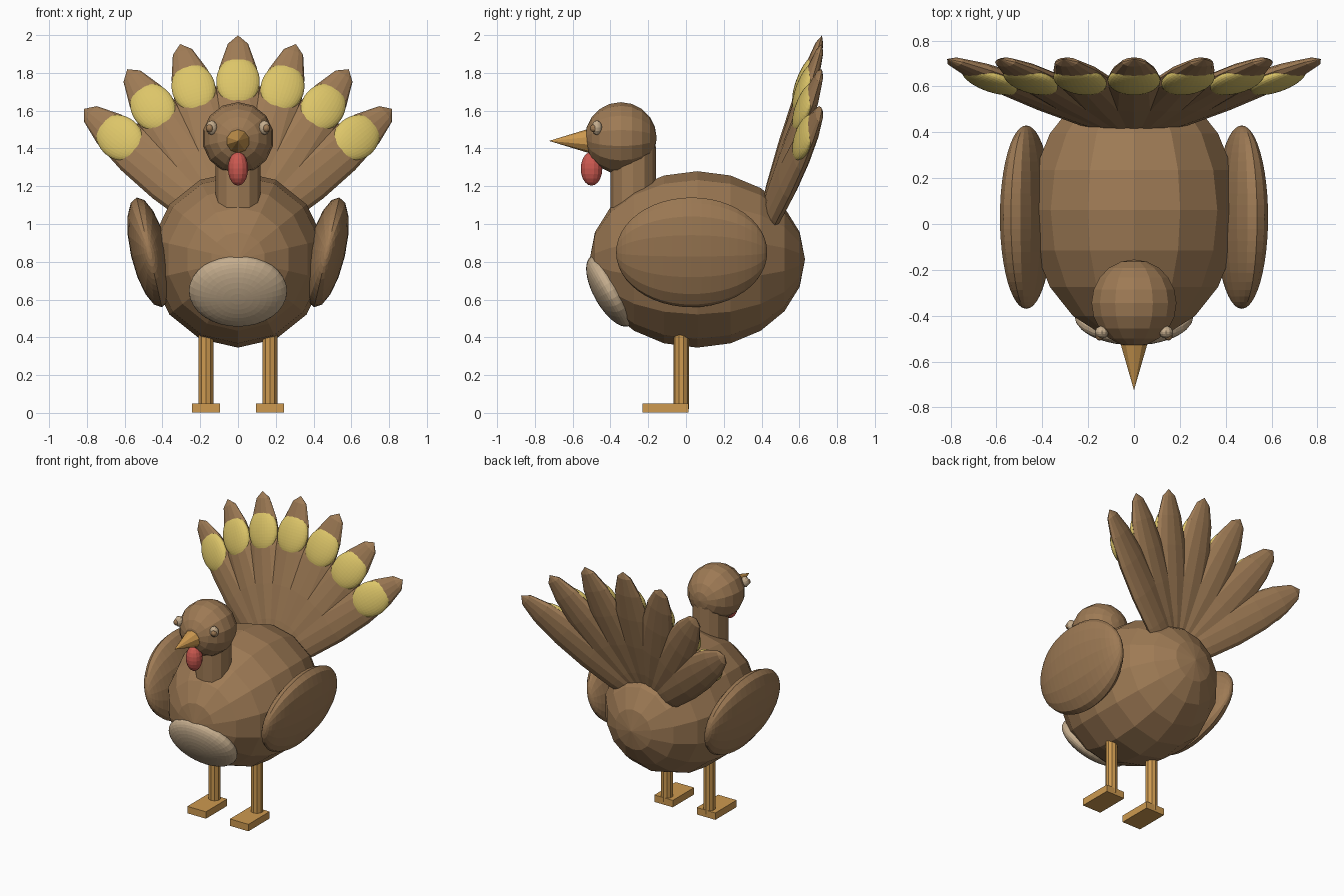
import bpy
from math import radians, sin, cos, pi
from mathutils import Matrix, Vector, Euler

cube = bpy.data.objects.get("Cube")
if cube:
    bpy.data.objects.remove(cube, do_unlink=True)


def material(name, rgb):
    m = bpy.data.materials.new(name)
    m.use_nodes = True
    m.diffuse_color = (*rgb, 1)
    m.node_tree.nodes["Principled BSDF"].inputs["Base Color"].default_value = (*rgb, 1)
    return m


BROWN = material("feather_brown", (0.34, 0.195, 0.09))
TAN = material("pale_tan", (0.56, 0.42, 0.27))
YELLOW = material("spot_yellow", (0.72, 0.56, 0.14))
ORANGE = material("leg_orange", (0.61, 0.32, 0.08))
RED = material("wattle_red", (0.6, 0.1, 0.08))
TILT_TO_Y = Matrix.Rotation(pi / 2, 4, "X")


def finish(name, mat, loc, rot, pre=Matrix()):
    """Name the new object, bake an initial transform and place it."""
    ob = bpy.context.object
    ob.name = ob.data.name = name
    ob.data.transform(pre)
    ob.location = loc
    ob.rotation_euler = rot
    ob.data.materials.append(mat)
    return ob


def ellipsoid(name, mat, loc, radii, rot=(0, 0, 0), seg=14, rings=10, y_poles=True):
    bpy.ops.mesh.primitive_uv_sphere_add(segments=seg, ring_count=rings, radius=1)
    pre = Matrix.Diagonal((*radii, 1))
    if y_poles:
        pre = pre @ TILT_TO_Y
    return finish(name, mat, loc, rot, pre)


def cone(name, mat, loc, r1, r2, depth, seg, rot=(0, 0, 0)):
    bpy.ops.mesh.primitive_cone_add(vertices=seg, radius1=r1, radius2=r2, depth=depth)
    return finish(name, mat, loc, rot)


# Body with a pale chest patch
ellipsoid("body", BROWN, (0, 0.06, 0.8125), (0.465, 0.57, 0.467))
ellipsoid("chest_patch", TAN, (0, -0.4, 0.645), (0.26, 0.09, 0.21),
          (radians(29), 0, 0), 32, 20)

# Neck, head, beak and wattle
cone("neck", BROWN, (0, -0.28, 1.18), 0.12, 0.12, 0.46, 12)
ellipsoid("head", BROWN, (0, -0.345, 1.455), (0.19, 0.19, 0.19))
cone("beak", ORANGE, (0, -0.61, 1.44), 0.07, 0, 0.23, 10, (pi / 2, 0, 0))
ellipsoid("wattle", RED, (0, -0.5, 1.293), (0.055, 0.057, 0.09), y_poles=False)

# Paired parts: eyes, wings, legs and feet
for side, s in (("left", 1), ("right", -1)):
    ellipsoid(side + "_eye", TAN, (s * 0.14, -0.472, 1.51), (0.03, 0.027, 0.038), seg=12)
    ellipsoid(side + "_pupil", BROWN, (s * 0.15, -0.488, 1.507), (0.02, 0.02, 0.022), seg=10, rings=8)
    ellipsoid(side + "_wing", BROWN, (s * 0.47, 0.03, 0.85), (0.098, 0.4, 0.298),
              (0, s * radians(13), 0), 16, 24)
    cone(side + "_leg", ORANGE, (s * 0.17, -0.025, 0.23), 0.041, 0.041, 0.42, 10)
    bpy.ops.mesh.primitive_cube_add(size=1)
    finish(side + "_foot", ORANGE, (s * 0.17, -0.108, 0.026), (0, 0, 0),
           Matrix.Diagonal((0.148, 0.243, 0.05, 1)))

# Fanned tail: every feather leans back, then swings around the tail root
root = Vector((0, 0.543, 0.95))
lean = radians(17)
for i in range(7):
    fan = radians(17 * (i - 3))
    out = Vector((sin(fan), 0, cos(fan)))
    back = Vector((0, 1, 0))
    ellipsoid(f"tail_feather_{i + 1}", BROWN, root + out * 0.47, (0.14, 0.055, 0.605),
              Euler((-lean, fan, 0)), 12, 8, False)
    ellipsoid(f"tail_spot_{i + 1}", YELLOW, root + out * 0.805 + back * 0.083,
              (0.115, 0.042, 0.14), Euler((-lean - 0.07, fan, 0)), 32, 20, False)
